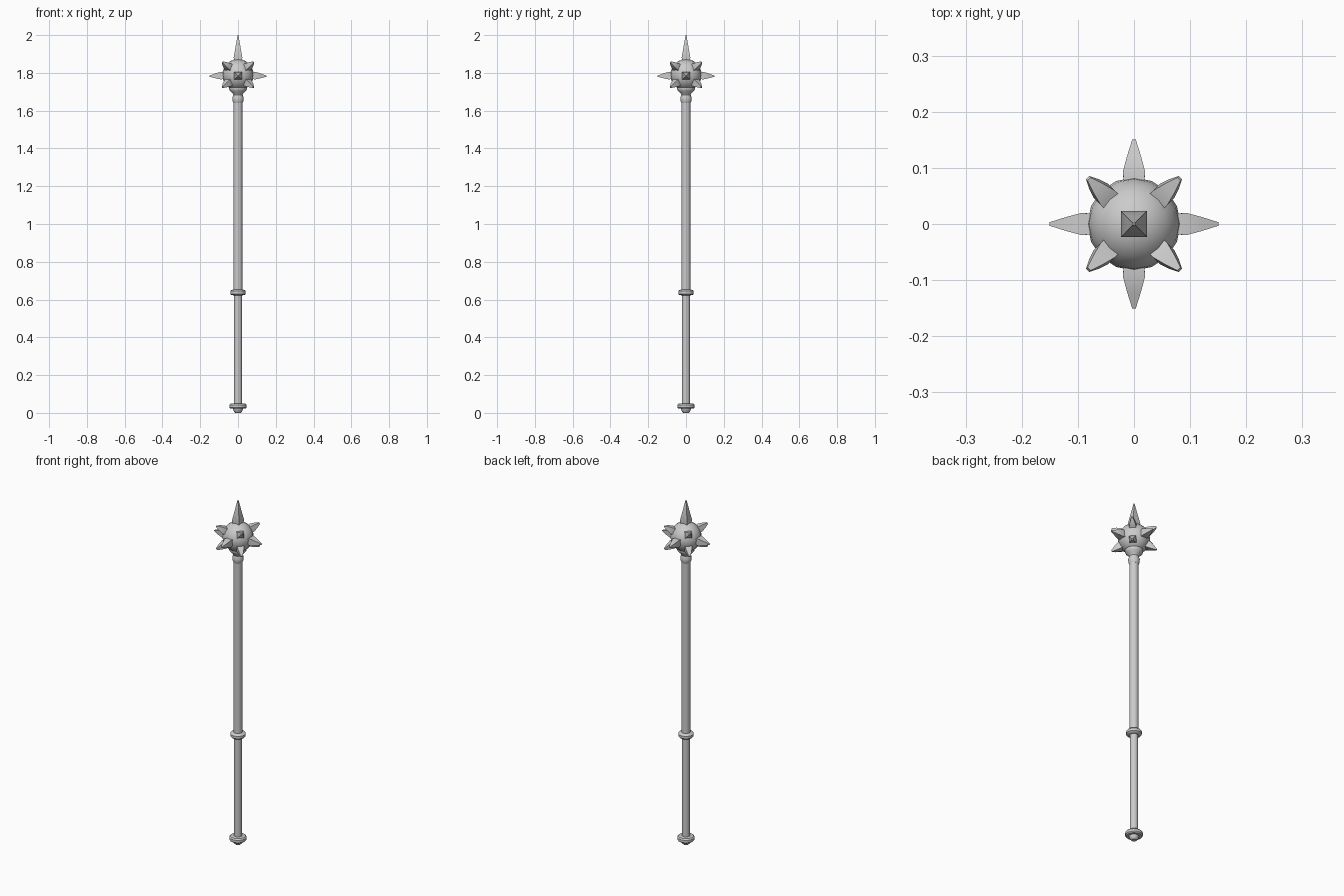
import bpy, bmesh
from math import radians, cos, sin, pi
from mathutils import Vector, Matrix

if "Cube" in bpy.data.objects:
    bpy.data.objects.remove(bpy.data.objects["Cube"])

HEAD = Vector((0, 0, 1.79))


def finish(bm, name, angle=40):
    bmesh.ops.recalc_face_normals(bm, faces=bm.faces)
    mesh = bpy.data.meshes.new(name)
    bm.to_mesh(mesh)
    bm.free()
    ob = bpy.data.objects.new(name, mesh)
    bpy.context.collection.objects.link(ob)
    bpy.ops.object.select_all(action='DESELECT')
    ob.select_set(True)
    bpy.context.view_layer.objects.active = ob
    bpy.ops.object.shade_smooth_by_angle(angle=radians(angle))
    return ob


def stack(name, profile, sides, turn=0.0, matrix=Matrix(), angle=40):
    """Rings of (radius, height), joined and capped."""
    bm = bmesh.new()
    rings = [[bm.verts.new(matrix @ Vector((r * cos(turn + 2 * pi * i / sides),
                                            r * sin(turn + 2 * pi * i / sides), z)))
              for i in range(sides)] for r, z in profile]
    for a, b in zip(rings, rings[1:]):
        for i in range(sides):
            j = (i + 1) % sides
            bm.faces.new((a[i], a[j], b[j], b[i]))
    bm.faces.new(rings[0])
    bm.faces.new(rings[-1])
    return finish(bm, name, angle)


# Handle parts
stack("grip", [(.022, .03), (.022, .64)], 12)
stack("shaft", [(.024, .63), (.024, 1.66)], 12)
stack("pommel", [(.014, 0), (.022, .008), (.026, .022), (.040, .022), (.046, .028),
                 (.046, .042), (.040, .049), (.022, .051)], 16)
stack("grip_collar", [(.022, .622), (.035, .624), (.041, .630), (.041, .644),
                      (.035, .651), (.024, .653)], 16)
stack("neck", [(.024, 1.640), (.029, 1.652), (.030, 1.668), (.025, 1.684),
               (.030, 1.694), (.044, 1.706), (.047, 1.715), (.047, 1.730)], 16)

# Round head
bm = bmesh.new()
bmesh.ops.create_uvsphere(bm, u_segments=16, v_segments=12, radius=.083,
                          matrix=Matrix.Translation(HEAD))
finish(bm, "head_ball")


# Square spikes, given as (half width, distance from head centre)
def spike(name, direction, profile):
    m = Matrix.Translation(HEAD) @ Vector(direction).to_track_quat('Z', 'Y').to_matrix().to_4x4()
    stack(name, [(w * 2 ** .5, d) for w, d in profile], 4, pi / 4, m, 30)


spike("top_spike", (0, 0, 1), [(.018, .06), (.023, .092), (.014, .142), (.002, .21)])
for k in range(4):
    a = k * pi / 2
    spike(f"side_spike_{k}", (cos(a), sin(a), -.05),
          [(.016, .06), (.020, .092), (.012, .122), (.003, .151)])
    a += pi / 4
    for level, e in (("upper", radians(30)), ("lower", radians(-30))):
        spike(f"{level}_spike_{k}", (cos(a) * cos(e), sin(a) * cos(e), sin(e)),
              [(.017, .06), (.018, .086), (.012, .110), (.004, .133)])
